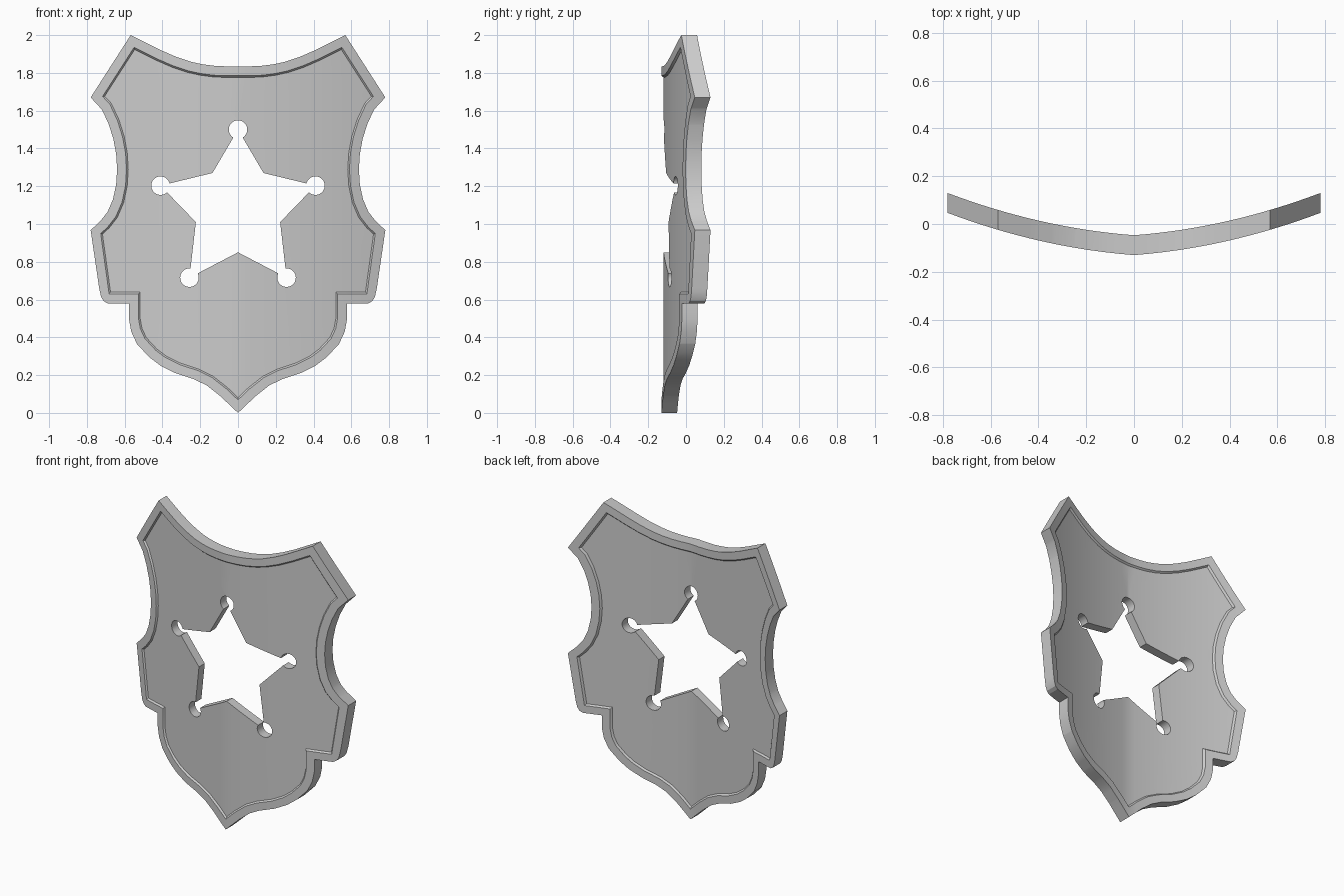
import bpy, bmesh, math
from mathutils import Vector

if "Cube" in bpy.data.objects:
    bpy.data.objects.remove(bpy.data.objects["Cube"])

T, Y0 = 0.083, -0.13          # plate thickness, foremost y
STEP = 0.78 / 16              # width of the bending strips


def mirror(half):
    """Right half, listed from top centre to bottom centre, to a closed loop."""
    return half + [(-x, z) for x, z in reversed(half) if x > 1e-6]


def inset(pts, d):
    """Mitred inward offset of a clockwise loop."""
    out, n = [], len(pts)
    for i in range(n):
        p = Vector(pts[i])
        a = (p - Vector(pts[i - 1])).normalized()
        b = (Vector(pts[(i + 1) % n]) - p).normalized()
        na, nb = Vector((a.y, -a.x)), Vector((b.y, -b.x))
        q = p + (na + nb) * (d / (1 + na.dot(nb)))
        out.append((q.x, q.y))
    return out


def prism(name, front, y1, back, y2):
    """Solid between two matching loops in the xz plane."""
    bm = bmesh.new()
    A = [bm.verts.new((x, y1, z)) for x, z in front]
    B = [bm.verts.new((x, y2, z)) for x, z in back]
    bm.faces.new(A)
    bm.faces.new(B[::-1])
    n = len(A)
    for i in range(n):
        j = (i + 1) % n
        bm.faces.new((A[i], B[i], B[j], A[j]))
    bmesh.ops.recalc_face_normals(bm, faces=bm.faces)
    me = bpy.data.meshes.new(name)
    bm.to_mesh(me)
    bm.free()
    ob = bpy.data.objects.new(name, me)
    bpy.context.collection.objects.link(ob)
    return ob


# Shield outline
upper = [(0, 1.835), (0.07, 1.835), (0.13, 1.838), (0.19, 1.846), (0.25, 1.859),
         (0.33, 1.886), (0.41, 1.921), (0.568, 2.0), (0.78, 1.67), (0.72, 1.605),
         (0.685, 1.53), (0.66, 1.45), (0.645, 1.37), (0.64, 1.29), (0.645, 1.21),
         (0.662, 1.13), (0.69, 1.065), (0.725, 1.02), (0.78, 0.967)]
lower = [(0.578, 0.58), (0.578, 0.50), (0.565, 0.43), (0.535, 0.365), (0.47, 0.295),
         (0.41, 0.25), (0.33, 0.21), (0.23, 0.177), (0.165, 0.145), (0.095, 0.09), (0, 0)]
ear = [(0.735, 0.66), (0.725, 0.615), (0.712, 0.592), (0.69, 0.58)]
outline = mirror(upper + ear + lower)
sharp = mirror(upper + [(0.726, 0.58)] + lower)

shield = prism("shield", outline, Y0, outline, Y0 + T)

# Recessed panels on both faces, leaving a raised rim
rim, panel = inset(sharp, 0.05), inset(sharp, 0.059)
R, E = 0.011, 0.02
wide = inset(sharp, 0.05 - 0.009 * E / R)
cutters = [prism("front_recess", wide, Y0 - E, panel, Y0 + R),
           prism("back_recess", wide, Y0 + T + E, panel, Y0 + T - R)]

# Star opening with round holes at the tips
tips = [(0, 1.5), (0.41, 1.203), (0.257, 0.716)]
star = mirror([tips[0], (0.135, 1.27), tips[1], (0.223, 1.01), tips[2], (0, 0.85)])
cutters.append(prism("star_hole", star, Y0 - 0.1, star, Y0 + T + 0.1))
for cx, cz in mirror(tips):
    ring = [(cx + 0.049 * math.cos(k * math.tau / 32), cz + 0.049 * math.sin(k * math.tau / 32))
            for k in range(32)]
    cutters.append(prism("tip_hole", ring, Y0 - 0.1, ring, Y0 + T + 0.1))

for c in cutters:
    c.hide_render = True
    m = shield.modifiers.new("cut", 'BOOLEAN')
    m.operation, m.solver, m.object = 'DIFFERENCE', 'EXACT', c

dg = bpy.context.evaluated_depsgraph_get()
bm = bmesh.new()
bm.from_object(shield, dg)
shield.modifiers.clear()
for c in cutters:
    bpy.data.objects.remove(c)

# Slice into vertical strips and bend backwards at the sides
bmesh.ops.triangulate(bm, faces=bm.faces)
for k in range(-15, 16):
    bmesh.ops.bisect_plane(bm, geom=bm.verts[:] + bm.edges[:] + bm.faces[:], dist=1e-5,
                           plane_co=(k * STEP, 0, 0), plane_no=(1, 0, 0))


def bend(x):
    f = lambda s: 0.076 * s + 0.193 * s * s
    i = math.floor(abs(x) / STEP + 1e-6)
    t = abs(x) / STEP - i
    return f(i * STEP) * (1 - t) + f((i + 1) * STEP) * t


for v in bm.verts:
    v.co.y += bend(v.co.x)
bmesh.ops.recalc_face_normals(bm, faces=bm.faces)
bm.to_mesh(shield.data)
bm.free()

bpy.context.view_layer.objects.active = shield
shield.select_set(True)
bpy.ops.object.shade_smooth_by_angle(angle=math.radians(25))
